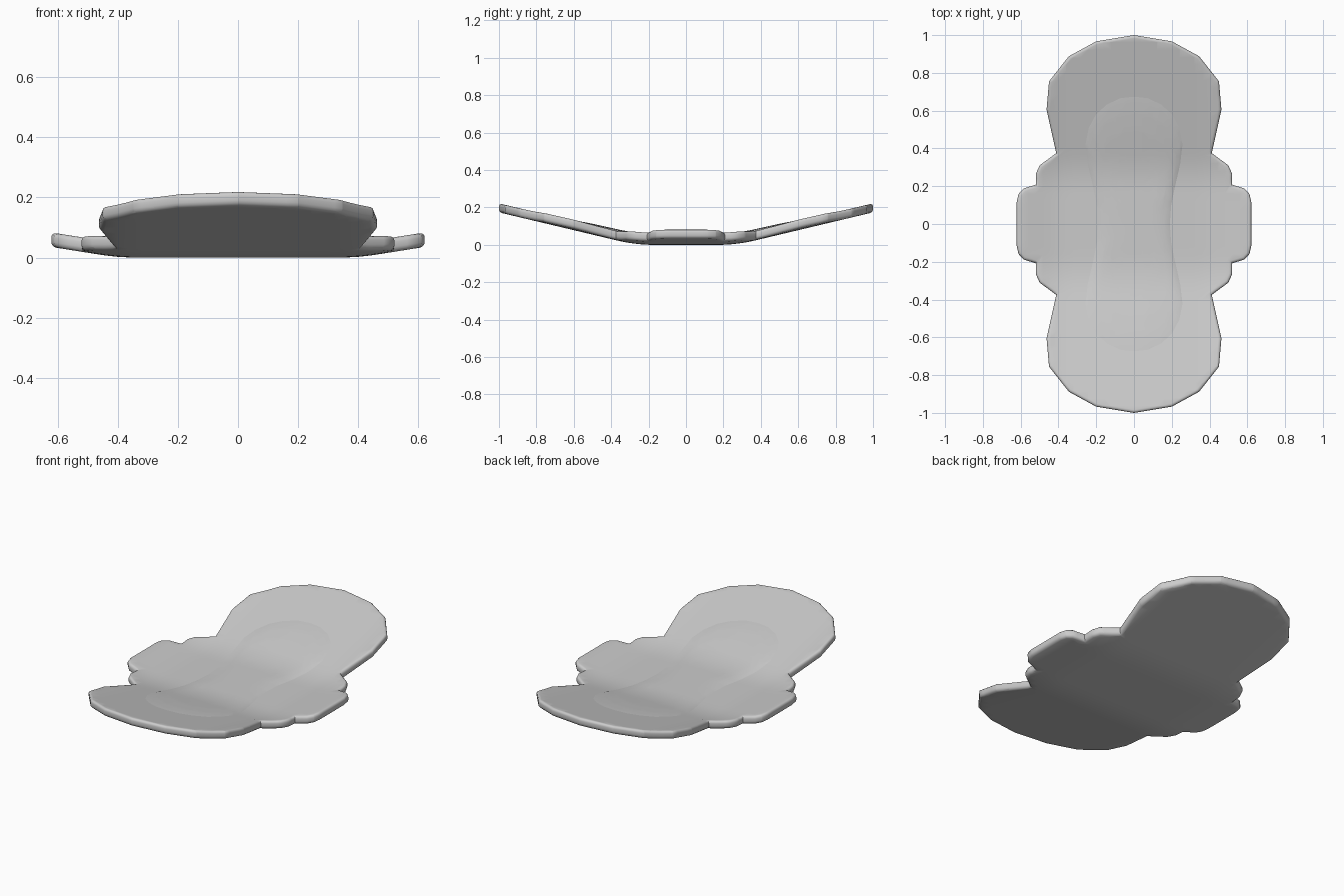
import bpy, bmesh, math
from mathutils import Vector

if "Cube" in bpy.data.objects:
    bpy.data.objects.remove(bpy.data.objects["Cube"])

THICK = 0.048


def mirrored(quarter):
    # quarter runs from the +y tip (x = 0) to the +x side (y = 0)
    right = quarter + [(x, -y) for x, y in reversed(quarter[:-1])]
    return right + [(-x, y) for x, y in reversed(right[1:-1])]


def ramp(d, start, width, slope):
    # flat, then a soft parabolic bend, then a straight incline
    t = max(0.0, d - start)
    return slope * (t * t / (2 * width) if t < width else t - width / 2)


def bend(x, y):
    return ramp(abs(y), 0.17, 0.2, 0.238) + ramp(abs(x), 0.34, 0.12, 0.16)


def finish(bm, name):
    # slice into a fine grid, then curl the sheet upward
    for axis, n in ((0, 14), (1, 24)):
        for i in range(-n, n + 1):
            co, no = Vector(), Vector()
            co[axis], no[axis] = i * 0.0401 + 0.0003, 1
            bmesh.ops.bisect_plane(bm, geom=bm.verts[:] + bm.edges[:] + bm.faces[:],
                                   plane_co=co, plane_no=no, dist=1e-5)
    for v in bm.verts:
        v.co.z += bend(v.co.x, v.co.y)
    bmesh.ops.recalc_face_normals(bm, faces=bm.faces[:])
    mesh = bpy.data.meshes.new(name)
    bm.to_mesh(mesh)
    bm.free()
    obj = bpy.data.objects.new(name, mesh)
    bpy.context.collection.objects.link(obj)
    bpy.ops.object.select_all(action='DESELECT')
    obj.select_set(True)
    bpy.context.view_layer.objects.active = obj
    bpy.ops.object.shade_smooth_by_angle(angle=math.radians(40))


# Winged base sheet with rounded rim
base = mirrored([(0, 1), (0.2, 0.967), (0.345, 0.888), (0.45, 0.755), (0.463, 0.605),
                 (0.412, 0.375), (0.5, 0.31), (0.52, 0.265), (0.52, 0.208),
                 (0.585, 0.188), (0.612, 0.158), (0.621, 0.115), (0.621, 0)])
bm = bmesh.new()
face = bm.faces.new([bm.verts.new((x, y, 0)) for x, y in base])
ext = bmesh.ops.extrude_face_region(bm, geom=[face])
for v in ext['geom']:
    if isinstance(v, bmesh.types.BMVert):
        v.co.z = THICK
rim = [e for e in bm.edges if abs(e.verts[0].co.z - e.verts[1].co.z) < 1e-6]
bmesh.ops.recalc_face_normals(bm, faces=bm.faces[:])
bmesh.ops.bevel(bm, geom=rim, offset=0.016, segments=3, profile=0.5, affect='EDGES')
finish(bm, "winged_base")

# Raised hourglass core, gently domed
core = mirrored([(0, 0.703), (0.075, 0.695), (0.15, 0.66), (0.21, 0.605), (0.25, 0.53),
                 (0.268, 0.44), (0.255, 0.33), (0.225, 0.2), (0.205, 0.1), (0.198, 0)])
bm = bmesh.new()
rings = []
for t in (1.0, 0.97, 0.92, 0.84, 0.7, 0.5, 0.25):
    z = THICK - 0.003 + 0.016 * (1 - t ** 5)
    rings.append([bm.verts.new((x * t, y * t, z)) for x, y in core])
n = len(core)
for a, b in zip(rings, rings[1:]):
    for i in range(n):
        j = (i + 1) % n
        bm.faces.new((a[i], a[j], b[j], b[i]))
bm.faces.new(rings[-1])
finish(bm, "absorbent_core")
